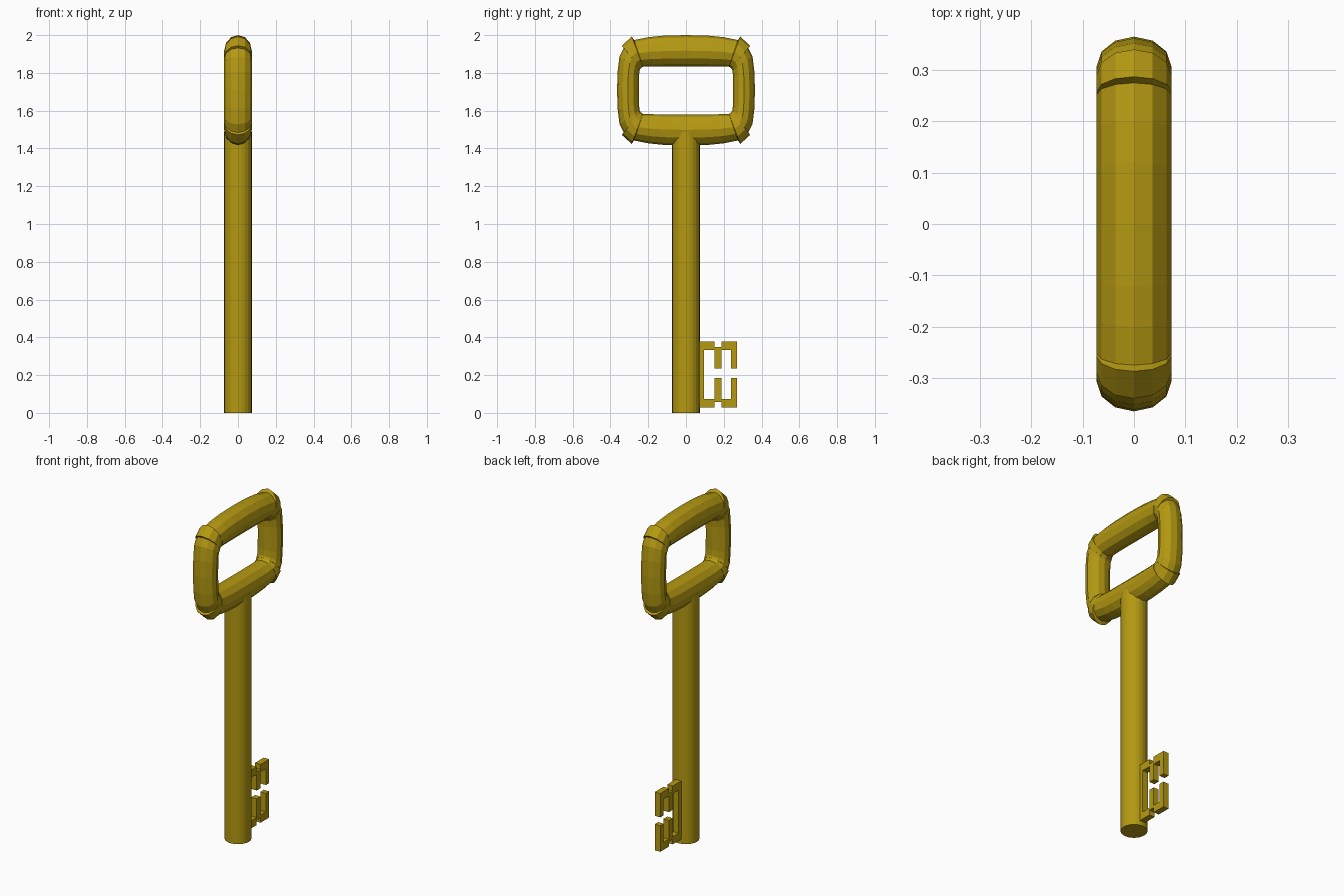
import bpy, bmesh, math

if "Cube" in bpy.data.objects:
    bpy.data.objects.remove(bpy.data.objects["Cube"])

gold = bpy.data.materials.new("old gold")
gold.diffuse_color = (0.46, 0.32, 0.006, 1)
gold.use_nodes = True
gold.node_tree.nodes["Principled BSDF"].inputs["Base Color"].default_value = gold.diffuse_color


def finish(name, bm):
    bmesh.ops.recalc_face_normals(bm, faces=bm.faces)
    mesh = bpy.data.meshes.new(name)
    bm.to_mesh(mesh)
    bm.free()
    mesh.materials.append(gold)
    ob = bpy.data.objects.new(name, mesh)
    bpy.context.collection.objects.link(ob)
    return ob


# Shaft: plain rod running up into the bow
R, TOP = 0.073, 1.49
bm = bmesh.new()
bmesh.ops.create_cone(bm, cap_ends=True, segments=24, radius1=R, radius2=R, depth=TOP)
bmesh.ops.translate(bm, verts=bm.verts, vec=(0, 0, TOP / 2))
finish("shaft", bm)

# Bow: 12-sided section swept round a rounded rectangle, with raised corner collars.
# One quadrant as (inner y, inner z, outer y, outer z), side middle to top middle.
quad = [
    (.249, 0, .365, 0), (.249, .07, .362, .10), (.246, .105, .352, .18),
    (.240, .115, .330, .224), (.240, .115, .340, .236),
    (.228, .125, .287, .284), (.228, .125, .275, .266),
    (.17, .127, .20, .281), (.10, .127, .12, .289), (0, .127, 0, .292),
]
half = quad + [(-a, b, -c, d) for a, b, c, d in quad[-2::-1]]
loop = half + [(a, -b, c, -d) for a, b, c, d in half[-2:0:-1]]
ZC, SIDES = 1.708, 12
bm = bmesh.new()
rings = []
for iy, iz, oy, oz in loop:
    ring = []
    for k in range(SIDES):
        ang = 2 * math.pi * k / SIDES
        t = 0.5 + 0.5 * math.cos(ang)
        ring.append(bm.verts.new((R * math.sin(ang), iy + (oy - iy) * t,
                                  ZC + iz + (oz - iz) * t)))
    rings.append(ring)
for i, a in enumerate(rings):
    b = rings[(i + 1) % len(rings)]
    for k in range(SIDES):
        n = (k + 1) % SIDES
        bm.faces.new((a[k], a[n], b[n], b[k]))
bmesh.ops.remove_doubles(bm, verts=bm.verts, dist=1e-5)
finish("bow", bm)


# Bit: flat plate with two facing combs, outline extruded along x
def comb(edge, bar, notch, tip):
    return [(.06, edge), (.152, edge), (.152, notch), (.188, notch), (.188, edge),
            (.27, edge), (.27, tip), (.238, tip), (.238, bar), (.188, bar),
            (.188, tip), (.152, tip), (.152, bar), (.095, bar)]


outline = comb(.378, .332, .348, .235) + comb(.028, .073, .058, .185)[::-1]
T = 0.018
bm = bmesh.new()
face = bm.faces.new([bm.verts.new((-T, y, z)) for y, z in outline])
ext = bmesh.ops.extrude_face_region(bm, geom=[face], use_keep_orig=True)
bmesh.ops.translate(bm, vec=(2 * T, 0, 0),
                    verts=[v for v in ext["geom"] if isinstance(v, bmesh.types.BMVert)])
finish("bit", bm)
